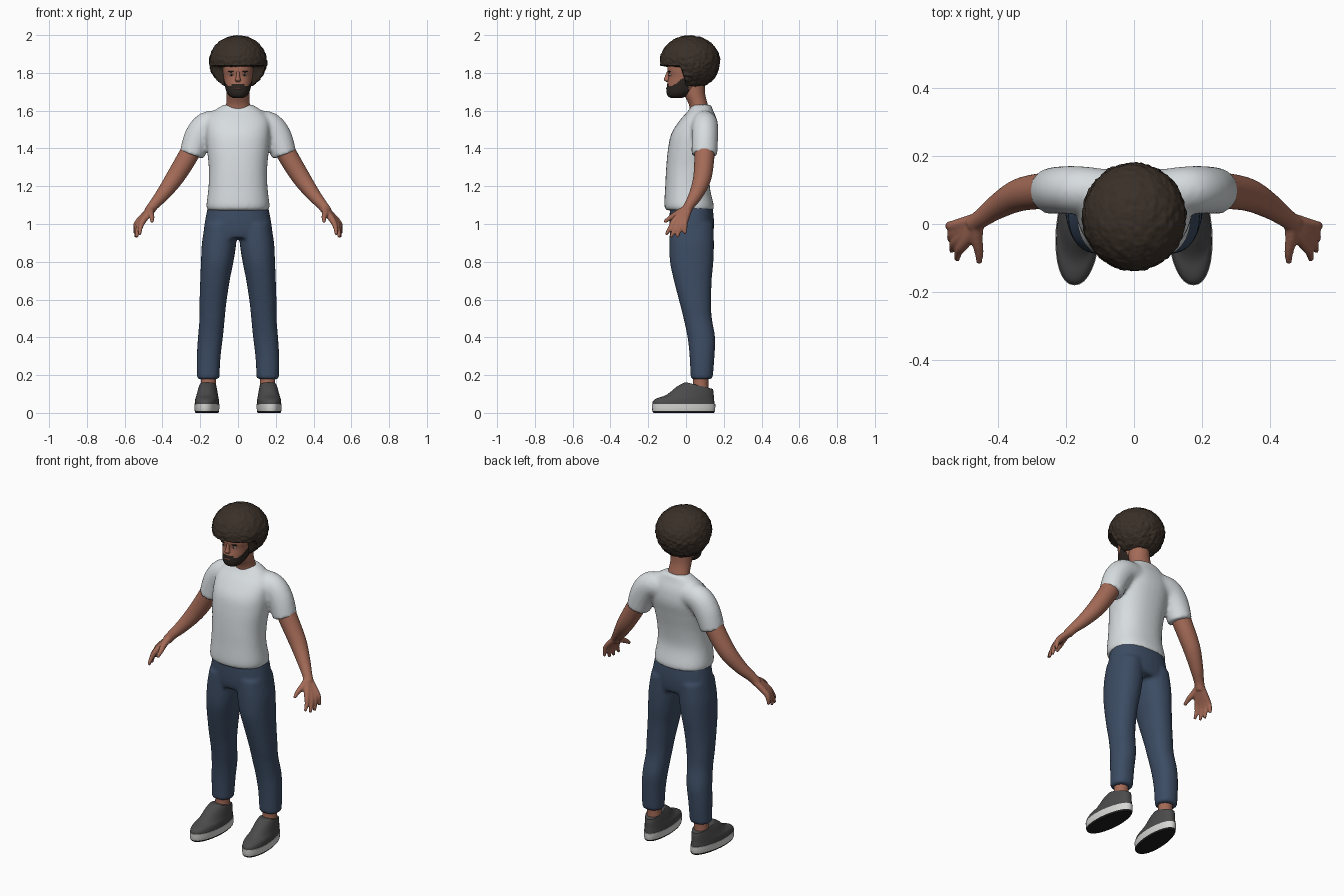
import bpy, bmesh, math
from mathutils import Vector, Matrix, noise

if "Cube" in bpy.data.objects:
    bpy.data.objects.remove(bpy.data.objects["Cube"])


def material(name, r, g, b):
    m = bpy.data.materials.new(name)
    m.diffuse_color = (r, g, b, 1)
    m.use_nodes = True
    m.node_tree.nodes["Principled BSDF"].inputs["Base Color"].default_value = m.diffuse_color
    return m


SKIN = material("skin", 0.37, 0.145, 0.095)
HAIR = material("hair brown", 0.042, 0.029, 0.021)
BEARD = material("beard dark", 0.025, 0.019, 0.015)
SHIRT = material("shirt pale grey", 0.68, 0.72, 0.74)
DENIM = material("trouser blue", 0.045, 0.072, 0.125)
SHOE = material("shoe grey", 0.07, 0.07, 0.07)
SOLE = material("sole white", 0.68, 0.68, 0.67)
BLACK = material("black", 0.012, 0.012, 0.012)
WHITE = material("eye white", 0.7, 0.68, 0.65)


def spline(p, steps):
    """Catmull-Rom interpolation of tuples."""
    out = []
    for i in range(len(p) - 1):
        a, b, c, d = p[max(i - 1, 0)], p[i], p[i + 1], p[min(i + 2, len(p) - 1)]
        for k in range(steps):
            t = k / steps
            out.append([0.5 * (2 * q + (r - o) * t + (2 * o - 5 * q + 4 * r - s) * t * t
                               + (3 * q - o - 3 * r + s) * t ** 3)
                        for o, q, r, s in zip(a, b, c, d)])
    return out + [list(p[-1])]


def loft(bm, rings, flat=True, seg=32, n=2.0, steps=5):
    """Closed skin over (x, y, z, rx, ry) rings, level or square to the path."""
    rs = spline(rings, steps)
    loops = []
    for i, (x, y, z, rx, ry) in enumerate(rs):
        u, v = Vector((1, 0, 0)), Vector((0, 1, 0))
        if not flat:
            t = (Vector(rs[min(i + 1, len(rs) - 1)][:3]) - Vector(rs[max(i - 1, 0)][:3])).normalized()
            v = (v - t * t.y).normalized()
            u = v.cross(t)
        loop = []
        for k in range(seg):
            a = 2 * math.pi * k / seg
            c, s = math.cos(a), math.sin(a)
            loop.append(bm.verts.new(Vector((x, y, z))
                        + u * math.copysign(abs(c) ** (2 / n), c) * rx
                        + v * math.copysign(abs(s) ** (2 / n), s) * ry))
        loops.append(loop)
    for a, b in zip(loops, loops[1:]):
        for k in range(seg):
            j = (k + 1) % seg
            bm.faces.new((a[k], a[j], b[j], b[k]))
    bm.faces.new(loops[0][::-1])
    bm.faces.new(loops[-1])


def ball(bm, c, r):
    bmesh.ops.create_uvsphere(bm, u_segments=20, v_segments=12, radius=1,
                              matrix=Matrix.Translation(c) @ Matrix.Diagonal((*r, 1)))


def finish(name, bm, mats, voxel=0, smooth=4, angle=50):
    """Make the object; a voxel size fuses overlapping shapes into one skin."""
    bmesh.ops.recalc_face_normals(bm, faces=bm.faces[:])
    me = bpy.data.meshes.new(name)
    bm.to_mesh(me)
    bm.free()
    for m in mats:
        me.materials.append(m)
    ob = bpy.data.objects.new(name, me)
    bpy.context.collection.objects.link(ob)
    if voxel:
        r = ob.modifiers.new("fuse", 'REMESH')
        r.mode, r.voxel_size, r.use_smooth_shade = 'VOXEL', voxel, True
        s = ob.modifiers.new("soften", 'SMOOTH')
        s.factor, s.iterations = 0.5, smooth
    else:
        bpy.ops.object.select_all(action='DESELECT')
        ob.select_set(True)
        bpy.context.view_layer.objects.active = ob
        bpy.ops.object.shade_smooth_by_angle(angle=math.radians(angle))
    return ob


def level(rows):
    """Centred rings from (z, y, rx, ry)."""
    return [(0, y, z, rx, ry) for z, y, rx, ry in rows]


# Shirt: torso and both sleeves
bm = bmesh.new()
loft(bm, level([(1.072, .02, .160, .124), (1.10, .016, .167, .131), (1.2, .008, .156, .118),
                (1.3, .015, .155, .120), (1.4, .03, .165, .125), (1.48, .047, .17, .124),
                (1.55, .066, .165, .098), (1.60, .078, .125, .066), (1.632, .082, .076, .05)]), n=2.3)
for s in (1, -1):
    loft(bm, [(.08 * s, .095, 1.53, .07, .066), (.16 * s, .1, 1.52, .075, .07),
              (.21 * s, .1, 1.46, .075, .07), (.245 * s, .097, 1.365, .066, .068)], flat=False)
finish("shirt", bm, [SHIRT], 0.011, 4)

# Trousers: hips and both legs
bm = bmesh.new()
loft(bm, level([(.925, .03, .175, .108), (.96, .03, .182, .116), (1.02, .03, .174, .118),
                (1.10, .028, .158, .112)]), n=2.3)
for s in (1, -1):
    loft(bm, [(x * s, y, z, rx, ry) for x, y, z, rx, ry in (
        (.158, .083, .178, .059, .058), (.155, .085, .3, .063, .066), (.146, .081, .4, .066, .073),
        (.137, .062, .5, .067, .075), (.133, .050, .58, .071, .083), (.122, .036, .7, .078, .1),
        (.110, .03, .8, .086, .115), (.100, .03, .9, .091, .118), (.09, .03, 1.0, .085, .114))], n=2.2)
finish("trousers", bm, [DENIM], 0.011, 3)

# Fingers: knuckle and tip positions
FINGERS = [((.500, -.060, 1.02), (.520, -.106, .942)), ((.514, -.043, 1.01), (.536, -.080, .930)),
           ((.523, -.024, 1.007), (.541, -.047, .930)), ((.528, -.004, 1.013), (.546, -.006, .948))]
for s, side in ((1, "left"), (-1, "right")):
    # Arm and hand
    bm = bmesh.new()
    loft(bm, [(x * s, y, z, r, r) for x, y, z, r in (
        (.2, .1, 1.48, .055), (.27, .097, 1.35, .053), (.338, .085, 1.24, .048),
        (.40, .052, 1.155, .037), (.447, .018, 1.10, .028), (.472, .0, 1.065, .027))], flat=False, seg=24)
    for k, tip in FINGERS:
        mid = [(a + b) / 2 for a, b in zip(k, tip)]
        loft(bm, [(.455 * s, .01 + (k[1] + .03) * .25, 1.085, .02, .02),
                  (k[0] * s, k[1], k[2], .017, .016),
                  ((mid[0] + .006) * s, mid[1], mid[2], .0125, .0125),
                  (tip[0] * s, tip[1], tip[2], .0085, .0085)], flat=False, seg=12)
    loft(bm, [(x * s, y, z, r, r) for x, y, z, r in (
        (.462, .0, 1.08, .02), (.462, -.045, 1.055, .018), (.456, -.08, 1.035, .014),
        (.455, -.115, 1.01, .009))], flat=False, seg=12)
    finish(side + "_arm", bm, [SKIN], 0.006, 3)

    # Ankle
    bm = bmesh.new()
    loft(bm, [(.157 * s, .077, .1, .043, .043), (.157 * s, .078, .17, .04, .04),
              (.157 * s, .08, .24, .045, .045)], seg=24)
    finish(side + "_ankle", bm, [SKIN])

    # Shoe upper and sole share one footprint bend
    def footprint(bm):
        for v in bm.verts:
            x, y, z = v.co
            x *= 1 - 0.8 * max(0, y)
            v.co.x = s * (.158 + x - .065 * (y - .08))
            v.co.z -= .25 * (y - .07) * min(1, max(0, (z - .09) / .05))

    bm = bmesh.new()
    loft(bm, level([(.04, -.013, .064, .165), (.06, -.013, .063, .163), (.077, -.003, .061, .151),
                    (.097, .027, .056, .12), (.122, .05, .051, .096), (.145, .071, .046, .071)]), n=2.2)
    footprint(bm)
    finish(side + "_shoe", bm, [SHOE])
    bm = bmesh.new()
    loft(bm, level([(0, -.0125, .059, .160), (.01, -.0125, .064, .166), (.048, -.0125, .066, .168)]),
         n=2.2, steps=2)
    footprint(bm)
    bm.normal_update()
    for f in bm.faces:
        f.material_index = int(f.calc_center_median().z < .009)
    finish(side + "_sole", bm, [SOLE, BLACK], angle=35)

# Neck
bm = bmesh.new()
loft(bm, level([(1.56, .078, .075, .055), (1.63, .066, .063, .05), (1.69, .045, .06, .056),
                (1.76, .04, .06, .06)]))
finish("neck", bm, [SKIN])

# Head, with the beard marked out along the jaw
bm = bmesh.new()
loft(bm, level([(1.668, -.05, .028, .03), (1.677, -.045, .045, .051), (1.70, -.03, .061, .073),
                (1.74, -.01, .071, .09), (1.78, 0, .077, .093), (1.82, .0, .081, .098),
                (1.88, .01, .08, .10), (1.93, .02, .05, .07)]), seg=64, n=2.15, steps=8)
for f in bm.faces:
    c = f.calc_center_median()
    limit = 1.731 + max(0, c.y + .07) * .75
    if abs(c.x) < .032 and c.y < -.06:
        limit = 1.742
    f.material_index = int(c.z < limit and c.y < .015)
finish("head", bm, [SKIN, BEARD])

# Nose
bm = bmesh.new()
loft(bm, level([(1.808, -.09, .008, .01), (1.78, -.097, .010, .015), (1.763, -.099, .015, .018),
                (1.752, -.092, .010, .012)]), seg=16)
finish("nose", bm, [SKIN])

# Lips, eyes, pupils, brows
bm = bmesh.new()
ball(bm, (0, -.099, 1.718), (.02, .008, .005))
finish("lips", bm, [SKIN])
for name, mat, y, z, r in (("eyes", WHITE, -.083, 1.790, (.013, .009, .006)),
                           ("pupils", BLACK, -.089, 1.790, (.0055, .0045, .0055)),
                           ("brows", BEARD, -.087, 1.807, (.019, .009, .004))):
    bm = bmesh.new()
    for s in (1, -1):
        ball(bm, (.034 * s, y, z), r)
    finish(name, bm, [mat])

# Hair: a lumpy round mass lifted clear of the face
bm = bmesh.new()
bmesh.ops.create_icosphere(bm, subdivisions=6, radius=1)
for v in bm.verts:
    d = v.co.copy()
    x, y, z = d.x * .152, .021 + d.y * .158, 1.862 + d.z * (.136 if d.z > 0 else .148)
    t = min(1, max(0, (y + .035) / .05))
    edge = 1.84 - .13 * t * t * (3 - 2 * t)
    z = max(z, edge + (z - edge) * .08)
    low = .5 + .5 * min(1, max(0, (1.92 - z) / .08))
    bump = .006 * low * noise.noise(d * 7) + .004 * low * noise.noise(d * 16)
    v.co = Vector((x, y, z)) + d * bump
finish("hair", bm, [HAIR], angle=60)
